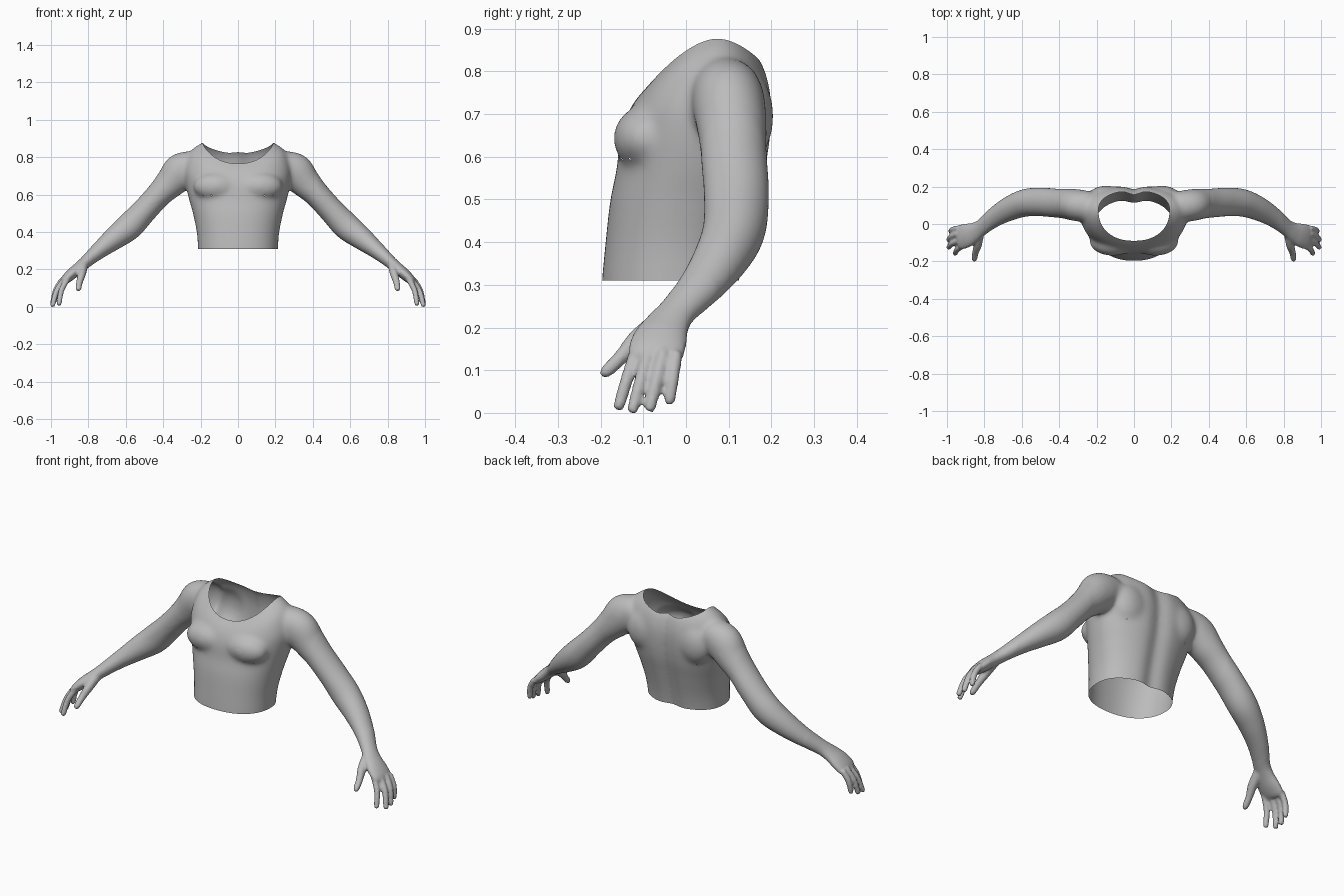
import bpy, bmesh, math
from mathutils import Vector

if "Cube" in bpy.data.objects:
    bpy.data.objects.remove(bpy.data.objects["Cube"])

SEG = 64
EXP = 2.25          # roundness of the torso cross-sections


def spline(rows, steps=6):
    """Smooth curve through rows of numbers (positions and radii together)."""
    out = []
    for i in range(len(rows) - 1):
        a, b, c, d = (rows[max(i - 1, 0)], rows[i], rows[i + 1],
                      rows[min(i + 2, len(rows) - 1)])
        for s in range(steps):
            t = s / steps
            out.append([0.5 * (2 * q + (r - p) * t + (2 * p - 5 * q + 4 * r - w) * t * t
                               + (3 * q - p - 3 * r + w) * t ** 3)
                        for p, q, r, w in zip(a, b, c, d)])
    return out + [list(rows[-1])]


def loft(bm, rings):
    loops = [[bm.verts.new(p) for p in ring] for ring in rings]
    n = len(loops[0])
    for a, b in zip(loops, loops[1:]):
        for i in range(n):
            bm.faces.new((a[i], a[(i + 1) % n], b[(i + 1) % n], b[i]))
    bm.faces.new(loops[0][::-1])
    bm.faces.new(loops[-1])


def tube(bm, rows, side, n=20):
    """Elliptical tube; rows are x, y, z, sideways radius, thickness radius."""
    rows = spline(rows)
    pts = [Vector((side * r[0], r[1], r[2])) for r in rows]
    rings = []
    for i, r in enumerate(rows):
        t = (pts[min(i + 1, len(pts) - 1)] - pts[max(i - 1, 0)]).normalized()
        u = Vector((0, 1, 0))
        u = (u - t * u.dot(t)).normalized()
        v = t.cross(u)
        rings.append([pts[i] + u * r[3] * math.cos(k * math.tau / n)
                      + v * r[4] * math.sin(k * math.tau / n) for k in range(n)])
    loft(bm, rings)


def ellipsoid(bm, centre, radii):
    made = bmesh.ops.create_uvsphere(bm, u_segments=24, v_segments=14, radius=1)
    for v in made["verts"]:
        v.co = Vector([c + r * q for c, r, q in zip(centre, radii, v.co)])


def torso_ring(hw, yf, yb, zf, zs, zb, mid):
    ring = []
    for k in range(SEG):
        a = k * math.tau / SEG
        c, s = math.cos(a), math.sin(a)
        x = hw * math.copysign(abs(c) ** (2 / EXP), c)
        f = abs(s) ** (2 / EXP)
        y = mid + f * ((yb - mid) if s > 0 else (yf - mid))
        z = zs + ((zb if s > 0 else zf) - zs) * abs(s) ** 1.5
        if s > 0:                                   # groove along the spine
            y -= 0.022 * math.exp(-(x / 0.04) ** 2)
        ring.append(Vector((x, y, z)))
    return ring


# half width, front y, back y, z at front / side / back, y of the widest point
RIM = (0.19, -0.09, 0.178, 0.77, 0.885, 0.83, 0.075)
TORSO = [
    (0.212, -0.200, 0.125, 0.25, 0.25, 0.25, -0.02),
    (0.214, -0.197, 0.132, 0.315, 0.315, 0.315, -0.02),
    (0.220, -0.189, 0.148, 0.40, 0.40, 0.40, -0.01),
    (0.240, -0.178, 0.172, 0.50, 0.50, 0.50, 0.01),
    (0.262, -0.162, 0.192, 0.58, 0.58, 0.58, 0.03),
    (0.280, -0.155, 0.203, 0.65, 0.66, 0.66, 0.05),
    (0.285, -0.140, 0.205, 0.70, 0.74, 0.73, 0.06),
    (0.255, -0.117, 0.196, 0.74, 0.835, 0.785, 0.07),
    RIM,
    (0.12, -0.045, 0.135, 0.825, 0.91, 0.875, 0.07),
]
ARM = [
    (0.22, 0.090, 0.770, 0.080, 0.075),
    (0.30, 0.100, 0.730, 0.086, 0.100),
    (0.36, 0.108, 0.668, 0.082, 0.084),
    (0.42, 0.112, 0.607, 0.078, 0.070),
    (0.50, 0.118, 0.520, 0.077, 0.068),
    (0.58, 0.113, 0.436, 0.074, 0.073),
    (0.66, 0.085, 0.372, 0.066, 0.062),
    (0.74, 0.040, 0.308, 0.055, 0.046),
    (0.81, -0.015, 0.248, 0.045, 0.034),
    (0.85, -0.042, 0.214, 0.052, 0.031),
    (0.89, -0.060, 0.180, 0.064, 0.030),
    (0.925, -0.070, 0.148, 0.066, 0.024),
    (0.938, -0.073, 0.130, 0.055, 0.014),
]
# knuckle and tip of each finger
FINGERS = [
    ((0.940, -0.022, 0.145), (0.982, -0.040, 0.025)),
    ((0.940, -0.052, 0.150), (0.993, -0.086, 0.008)),
    ((0.930, -0.086, 0.150), (0.993, -0.127, 0.005)),
    ((0.910, -0.115, 0.155), (0.958, -0.160, 0.012)),
]

bm = bmesh.new()
loft(bm, [torso_ring(*r) for r in spline(TORSO)])
for side in (-1, 1):
    # chest muscle and shoulder blade
    ellipsoid(bm, (side * 0.115, -0.093, 0.648), (0.125, 0.078, 0.078))
    ellipsoid(bm, (side * 0.15, 0.14, 0.70), (0.10, 0.066, 0.11))
    # arm with palm
    tube(bm, ARM, side, 32)
    for a, b in FINGERS:
        a, b = Vector(a), Vector(b)
        bend = a.lerp(b, 0.45) + Vector((0.012, 0, 0.003))
        end = b + (bend - b).normalized() * 0.010
        tube(bm, [(*a, 0.015, 0.016), (*bend, 0.0155, 0.0155),
                  (*end, 0.0135, 0.0135), (*b, 0.006, 0.006)], side, 14)
    # thumb
    tube(bm, [(0.825, -0.050, 0.225, 0.028, 0.024), (0.835, -0.110, 0.180, 0.025, 0.022),
              (0.847, -0.150, 0.138, 0.018, 0.018), (0.853, -0.186, 0.103, 0.0155, 0.0155),
              (0.855, -0.198, 0.092, 0.007, 0.007)], side, 16)
bmesh.ops.recalc_face_normals(bm, faces=bm.faces)
mesh = bpy.data.meshes.new("torso_and_arms")
bm.to_mesh(mesh)
bm.free()
body = bpy.data.objects.new("torso_and_arms", mesh)
bpy.context.collection.objects.link(body)


def bake(obj):
    """Replace the mesh by its modified result."""
    graph = bpy.context.evaluated_depsgraph_get()
    new = bpy.data.meshes.new_from_object(obj.evaluated_get(graph))
    obj.modifiers.clear()
    obj.data = new


# fuse all parts into one skin
remesh = body.modifiers.new("fuse", "REMESH")
remesh.mode = "VOXEL"
remesh.voxel_size = 0.0065
bake(body)

# soften the joins: strongly on the trunk, lightly on the hands
bm = bmesh.new()
bm.from_mesh(body.data)
for limit, count in ((0.42, 22), (0.78, 8), (2.0, 3)):
    chosen = [v for v in bm.verts if abs(v.co.x) < limit]
    for _ in range(count):
        bmesh.ops.smooth_vert(bm, verts=chosen, factor=0.5,
                              use_axis_x=True, use_axis_y=True, use_axis_z=True)
bm.to_mesh(body.data)
bm.free()

# neck opening
bm = bmesh.new()
outline = torso_ring(*RIM)
loft(bm, [[Vector((p.x, p.y, z)) for p in outline] for z in (0.6, 1.1)])
bmesh.ops.recalc_face_normals(bm, faces=bm.faces)
cut_mesh = bpy.data.meshes.new("neck_cutter")
bm.to_mesh(cut_mesh)
bm.free()
cutter = bpy.data.objects.new("neck_cutter", cut_mesh)
bpy.context.collection.objects.link(cutter)
cutter.hide_render = True
cutter.hide_viewport = False
cut = body.modifiers.new("neck", "BOOLEAN")
cut.operation = "DIFFERENCE"
cut.solver = "EXACT"
cut.object = cutter
bake(body)
bpy.data.objects.remove(cutter)

# remove the well left by the cutter, then open the waist
bm = bmesh.new()
bm.from_mesh(body.data)


def on_well(p):
    if p.z < 0.595:
        return False
    return min((Vector((p.x, p.y)) - q).length for q in near) < 0.0004


near = []
for a, b in zip(outline, outline[1:] + outline[:1]):
    near += [a.lerp(b, t / 60).to_2d() for t in range(60)]
well = [f for f in bm.faces if abs(f.calc_center_median().x) < 0.2
        and f.calc_center_median().z > 0.59
        and (abs(f.calc_center_median().z - 0.6) < 1e-4
             or (abs(f.normal.z) < 0.01 and all(on_well(v.co) for v in f.verts)))]
bmesh.ops.delete(bm, geom=well, context="FACES")
bmesh.ops.bisect_plane(bm, geom=bm.verts[:] + bm.edges[:] + bm.faces[:],
                       plane_co=(0, 0, 0.315), plane_no=(0, 0, 1))
low = [f for f in bm.faces if f.calc_center_median().z < 0.315
       and abs(f.calc_center_median().x) < 0.3]
bmesh.ops.delete(bm, geom=low, context="FACES")
# stand on the ground
base = min(v.co.z for v in bm.verts)
for v in bm.verts:
    v.co.z -= base
    v.co.x /= 1.0
for f in bm.faces:
    f.smooth = True
bm.to_mesh(body.data)
bm.free()

grey = bpy.data.materials.new("plain grey")
grey.diffuse_color = (0.5, 0.5, 0.5, 1)
grey.use_nodes = True
grey.node_tree.nodes["Principled BSDF"].inputs["Base Color"].default_value = grey.diffuse_color
body.data.materials.clear()
body.data.materials.append(grey)
